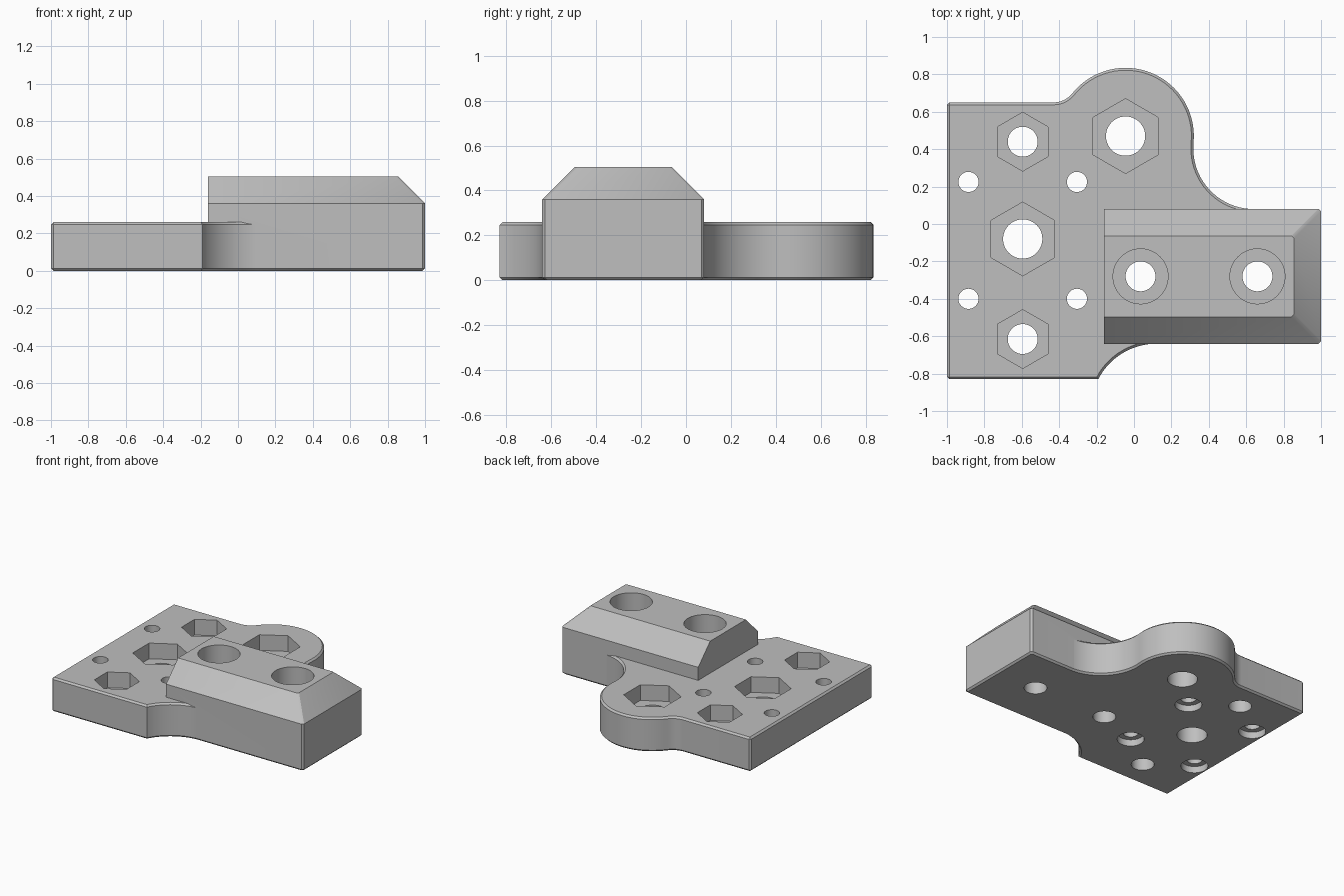
import bpy, bmesh, math

if "Cube" in bpy.data.objects:
    bpy.data.objects.remove(bpy.data.objects["Cube"], do_unlink=True)

CHAMFER = 0.013
PLATE_TOP = 0.26
ARM_TOP = 0.505

grey = bpy.data.materials.new("plain grey")
grey.use_nodes = True
grey.diffuse_color = (0.52, 0.52, 0.52, 1)
grey.node_tree.nodes["Principled BSDF"].inputs["Base Color"].default_value = (0.52, 0.52, 0.52, 1)


def make_object(name, bm):
    bmesh.ops.recalc_face_normals(bm, faces=bm.faces)
    mesh = bpy.data.meshes.new(name)
    bm.to_mesh(mesh)
    bm.free()
    mesh.materials.append(grey)
    obj = bpy.data.objects.new(name, mesh)
    bpy.context.collection.objects.link(obj)
    return obj


def arc(cx, cy, r, start, end, steps):
    angles = [math.radians(start + (end - start) * i / steps) for i in range(steps + 1)]
    return [(cx + r * math.cos(a), cy + r * math.sin(a)) for a in angles]


def loft(bm, rings):
    """Join matching rings of points into a closed solid."""
    rings = [[bm.verts.new(p) for p in ring] for ring in rings]
    n = len(rings[0])
    for low, high in zip(rings, rings[1:]):
        for i in range(n):
            j = (i + 1) % n
            bm.faces.new((low[i], low[j], high[j], high[i]))
    bm.faces.new(rings[0][::-1])
    bm.faces.new(rings[-1])


def prism(bm, x, y, r, z0, z1, sides=48):
    """Upright cylinder, or a hexagon with a corner towards +y."""
    plan = arc(x, y, r, 90, 450, sides)[:-1]
    loft(bm, [[(px, py, z) for px, py in plan] for z in (z0, z1)])


# Base plate: rounded ear, two concave fillets and a scooped front corner
outline = [(-1, -0.83), (-1, 0.65)]
outline += arc(-0.43, 0.778, 0.128, -90, -38.7, 6)
outline += arc(-0.045, 0.47, 0.365, 141.3, -5.6, 32)[1:]
outline += arc(0.64, 0.403, 0.323, 174.4, 270, 20)[1:]
outline += [(0.68, 0.04), (0.68, -0.6), (0.16, -0.6)]
outline += arc(0.12, -0.99, 0.35, 90, 152.5, 16)
outline[-1] = (-0.19, -0.83)
bm = bmesh.new()
loft(bm, [[(x, y, z) for x, y in outline] for z in (0, PLATE_TOP)])
bmesh.ops.recalc_face_normals(bm, faces=bm.faces)
rim = [e for e in bm.edges
       if abs(e.verts[0].co.z - e.verts[1].co.z) < 0.01 or e.verts[0].co.x < -0.95]
bmesh.ops.bevel(bm, geom=rim, offset=CHAMFER, offset_type='OFFSET',
                segments=1, profile=0.5, affect='EDGES')
plate = make_object("mounting_bracket", bm)

# Raised arm: sloped sides and outer end, square inner end
bm = bmesh.new()
rings = []
for z, inset in ((0, CHAMFER), (CHAMFER, 0), (0.36, 0), (ARM_TOP, 0.145)):
    end, front, back, c = 1 - inset, -0.641 + inset, 0.081 - inset, CHAMFER
    rings.append([(-0.16, front, z), (end - c, front, z), (end, front + c, z),
                  (end, back - c, z), (end - c, back, z), (-0.16, back, z)])
loft(bm, rings)
arm = make_object("raised_arm", bm)

# Bolt holes and their pockets
holes, pockets = bmesh.new(), bmesh.new()
nut_seats = [(-0.595, 0.44, 0.08, 0.157), (-0.595, -0.615, 0.08, 0.157),
             (-0.595, -0.08, 0.105, 0.197), (-0.045, 0.47, 0.105, 0.2)]
for x, y, r, hex_r in nut_seats:
    prism(holes, x, y, r, -0.1, 0.7)
    prism(pockets, x, y, hex_r, PLATE_TOP - 0.12, 0.7, 6)
for x in (0.035, 0.66):
    prism(holes, x, -0.28, 0.08, -0.1, 0.7)
    prism(pockets, x, -0.28, 0.147, 0.25, 0.7)
for x in (-0.885, -0.305):
    for y in (0.225, -0.4):
        prism(holes, x, y, 0.054, -0.1, 0.7, 32)
        prism(pockets, x, y, 0.094, -0.1, 0.05)
hole_cutter = make_object("hole_cutter", holes)
pocket_cutter = make_object("pocket_cutter", pockets)

# Join the arm, cut the holes and bake the result
helpers = [(arm, 'UNION'), (pocket_cutter, 'DIFFERENCE'), (hole_cutter, 'DIFFERENCE')]
for helper, operation in helpers:
    helper.hide_render = True
    mod = plate.modifiers.new(helper.name, 'BOOLEAN')
    mod.operation = operation
    mod.solver = 'EXACT'
    mod.object = helper
bpy.context.view_layer.update()
depsgraph = bpy.context.evaluated_depsgraph_get()
baked = bpy.data.meshes.new_from_object(plate.evaluated_get(depsgraph))
plate.modifiers.clear()
plate.data = baked
baked.materials.clear()
baked.materials.append(grey)
for face in baked.polygons:
    face.material_index = 0
for helper, _ in helpers:
    bpy.data.objects.remove(helper, do_unlink=True)

# Smooth the round walls, keep the machined edges sharp
bpy.ops.object.select_all(action='DESELECT')
plate.select_set(True)
bpy.context.view_layer.objects.active = plate
bpy.ops.object.shade_smooth_by_angle(angle=math.radians(30))
